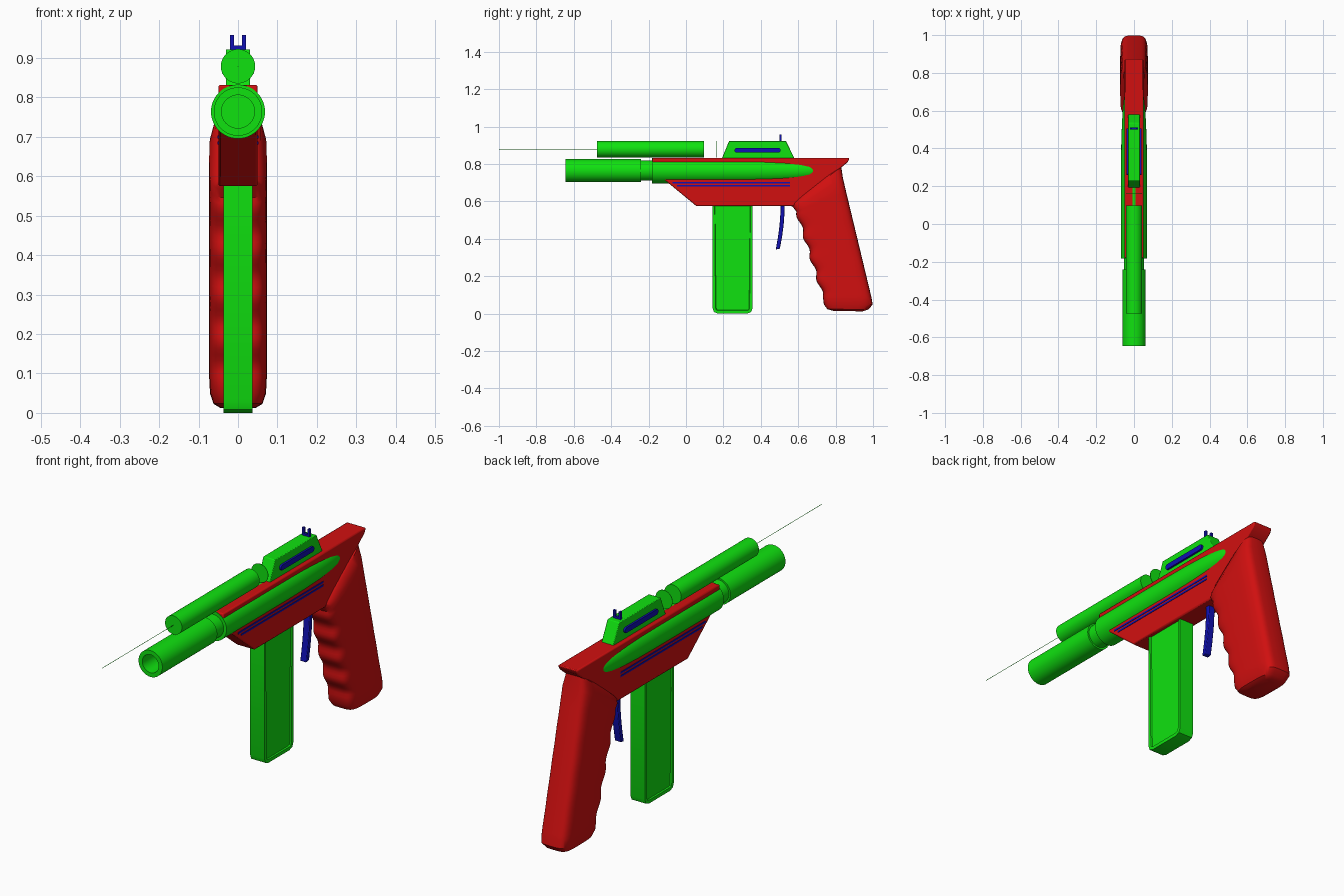
import bpy, bmesh, math

if "Cube" in bpy.data.objects:
    bpy.data.objects.remove(bpy.data.objects["Cube"])


def material(name, color):
    m = bpy.data.materials.new(name)
    m.diffuse_color = (*color, 1)
    m.use_nodes = True
    m.node_tree.nodes["Principled BSDF"].inputs["Base Color"].default_value = m.diffuse_color
    return m


RED = material("red", (0.64, 0.005, 0.005))
GREEN = material("green", (0.005, 0.76, 0.005))
BLUE = material("blue", (0.005, 0.005, 0.45))


def finish(bm, name, mat, bevel=0.0, segments=2):
    bmesh.ops.recalc_face_normals(bm, faces=bm.faces[:])
    me = bpy.data.meshes.new(name)
    bm.to_mesh(me)
    bm.free()
    ob = bpy.data.objects.new(name, me)
    bpy.context.collection.objects.link(ob)
    me.materials.append(mat)
    if bevel:
        b = ob.modifiers.new("bevel", 'BEVEL')
        b.width, b.segments = bevel, segments
        b.limit_method, b.angle_limit = 'ANGLE', math.radians(40)
    bpy.ops.object.select_all(action='DESELECT')
    ob.select_set(True)
    bpy.context.view_layer.objects.active = ob
    bpy.ops.object.shade_smooth_by_angle(angle=math.radians(35))
    return ob


def loft(rings, cap=True):
    """Skin a list of closed point rings."""
    bm = bmesh.new()
    rows = [[bm.verts.new(p) for p in r] for r in rings]
    n = len(rows[0])
    for a, b in zip(rows, rows[1:]):
        for i in range(n):
            bm.faces.new((a[i], a[(i + 1) % n], b[(i + 1) % n], b[i]))
    if cap:
        bm.faces.new(rows[0])
        bm.faces.new(rows[-1])
    return bm


def prism(pts, x0, x1):
    """Extrude a (y, z) outline across x."""
    return loft([[(x, y, z) for y, z in pts] for x in (x0, x1)])


def box(y0, y1, z0, z1, x0, x1):
    return prism([(y0, z0), (y1, z0), (y1, z1), (y0, z1)], x0, x1)


def lathe(name, profile, zc, mat, n=48):
    """Revolve (radius, y) points about an axis along y."""
    rings = [[(r * math.cos(2 * math.pi * i / n), y, zc + r * math.sin(2 * math.pi * i / n))
              for i in range(n)] for r, y in profile]
    return finish(loft(rings), name, mat)


# Receiver body
body = [(-0.18, 0.832), (0.875, 0.832), (0.865, 0.81), (0.835, 0.785), (0.575, 0.575),
        (0.055, 0.575), (-0.115, 0.715), (-0.18, 0.715)]
finish(prism(body, -0.05, 0.05), "receiver_body", RED, 0.006)

# Barrel: hollow muzzle, neck and long rounded rear housing
lathe("barrel", [(0.042, -0.35), (0.042, -0.645), (0.0615, -0.645), (0.0615, -0.24),
                 (0.0535, -0.24), (0.0535, -0.182), (0.0685, -0.182), (0.0685, 0.30),
                 (0.0675, 0.42), (0.064, 0.53), (0.059, 0.61), (0.054, 0.66),
                 (0.049, 0.685), (0.03, 0.72)], 0.764, GREEN)

# Grip: rounded sections from heel to receiver, wavy finger grooves at the front
sections = [((0.79, 0.014), (0.945, 0.012), 0.045), ((0.755, 0.024), (0.975, 0.022), 0.062),
            ((0.737, 0.05), (0.998, 0.048), 0.071)]
STEPS = 32
for i in range(STEPS + 1):
    t = i / STEPS
    fz, bz = 0.09 + 0.455 * t, 0.085 + 0.565 * t
    fy = 0.732 - 0.142 * t + 0.008 * math.sin(8 * math.pi * t)
    sections.append(((fy, fz), (0.992 - 0.24 * (bz - 0.085), bz), 0.073))
sections += [((0.575, 0.565), (0.839, 0.725), 0.073), ((0.562, 0.577), (0.83, 0.785), 0.058),
             ((0.58, 0.60), (0.80, 0.775), 0.045)]


def grip_ring(f, b, hw, n=40):
    ring = []
    for i in range(n):
        a = 2 * math.pi * i / n
        c, s = math.cos(a), math.sin(a)
        u = math.copysign(abs(c) ** 0.45, c) * 0.5 + 0.5
        x = hw * math.copysign(abs(s) ** 0.45, s)
        ring.append((x, f[0] + (b[0] - f[0]) * u, f[1] + (b[1] - f[1]) * u))
    return ring


finish(loft([grip_ring(*s) for s in sections]), "grip", RED)

# Magazine with recessed side panels
mag = [(0.142, 0.59), (0.142, 0.03), (0.15, 0.008), (0.172, 0.0),
       (0.326, 0.0), (0.348, 0.008), (0.356, 0.03), (0.356, 0.59)]
bm = prism(mag, -0.037, 0.037)
bmesh.ops.recalc_face_normals(bm, faces=bm.faces[:])
sides = [f for f in bm.faces if abs(f.normal.x) > 0.9]
bmesh.ops.inset_individual(bm, faces=sides, thickness=0.016)
bmesh.ops.inset_individual(bm, faces=sides, thickness=0.003, depth=-0.006)
finish(bm, "magazine", GREEN)

# Trigger: curved lever
path = [(0.516, 0.60), (0.516, 0.54), (0.511, 0.47), (0.503, 0.41), (0.491, 0.343)]
trigger = [(y - 0.011, z) for y, z in path] + [(y + 0.011, z + 0.004) for y, z in path[::-1]]
finish(prism(trigger, -0.016, 0.016), "trigger", BLUE, 0.003)

# Side stripes on the receiver and on the rear sight block
for side, s in (("left", -1), ("right", 1)):
    for k, (y0, z) in enumerate(((-0.072, 0.700), (-0.048, 0.684))):
        finish(box(y0, 0.555, z - 0.004, z + 0.004, s * 0.045, s * 0.052),
               f"body_stripe_{side}_{k + 1}", BLUE)
    slot = []
    for yc, a0 in ((0.272, 90), (0.493, 270)):
        for j in range(9):
            a = math.radians(a0 + j * 22.5)
            slot.append((yc + 0.0125 * math.cos(a), 0.873 + 0.0125 * math.sin(a)))
    finish(prism(slot, s * 0.025, s * 0.040), f"sight_stripe_{side}", BLUE)

# Scope tube, rear lens disc and thin aiming beam
lathe("scope_tube", [(0.0435, -0.475), (0.0435, 0.097)], 0.879, GREEN)
lathe("lens_disc", [(0.0435, 0.160), (0.0435, 0.162)], 0.879, GREEN)
lathe("aiming_beam", [(0.001, -1.0), (0.001, -0.47)], 0.879, GREEN, 8)

# Rear sight block and notched sight
finish(prism([(0.19, 0.825), (0.23, 0.922), (0.535, 0.922), (0.582, 0.825)], -0.031, 0.031),
       "rear_sight_block", GREEN, 0.003)
notch = [(-0.02, 0.918), (0.02, 0.918), (0.02, 0.958), (0.01, 0.958),
         (0.01, 0.932), (-0.01, 0.932), (-0.01, 0.958), (-0.02, 0.958)]
finish(loft([[(x, y, z) for x, z in notch] for y in (0.499, 0.510)]), "sight_notch", BLUE)
